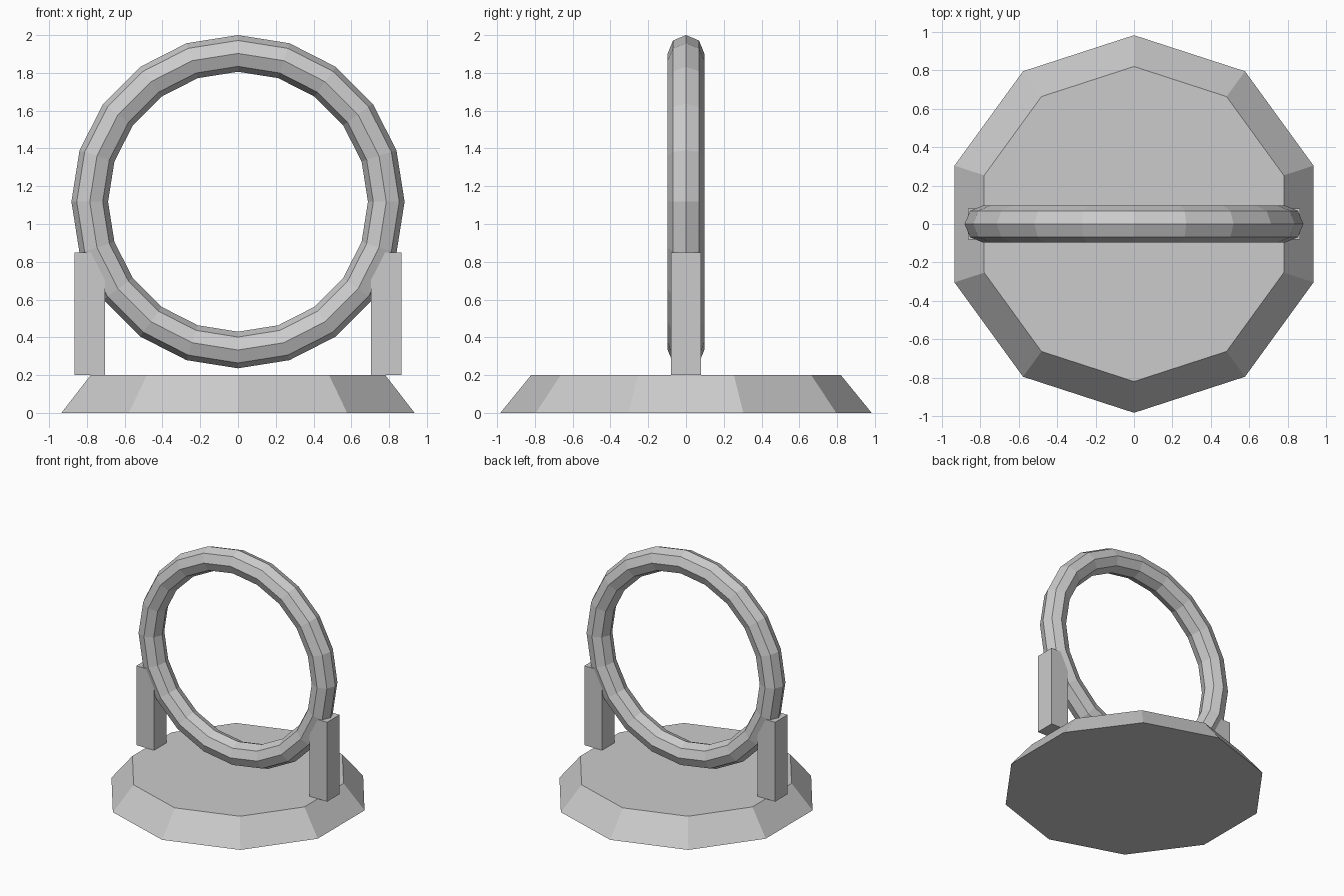
import bpy
import math

if "Cube" in bpy.data.objects:
    bpy.data.objects.remove(bpy.data.objects["Cube"])

# Ten-sided tapered base, with a corner facing front and back
bpy.ops.mesh.primitive_cone_add(vertices=10, radius1=0.983, radius2=0.82, depth=0.2,
                                location=(0, 0, 0.1))
bpy.context.object.name = "base"

# Upright ring, 20 segments with an octagonal section
bpy.ops.mesh.primitive_torus_add(major_segments=20, minor_segments=8,
                                 major_radius=0.785, minor_radius=0.097,
                                 location=(0, 0, 1.118),
                                 rotation=(math.pi / 2, 0, 0))
ring = bpy.context.object
ring.name = "ring"
ring.data.shade_flat()

# Square posts holding the ring on both sides
for side, name in ((-1, "left_post"), (1, "right_post")):
    bpy.ops.mesh.primitive_cube_add(size=1, location=(side * 0.785, 0, 0.525))
    post = bpy.context.object
    post.name = name
    post.scale = (0.16, 0.16, 0.65)
